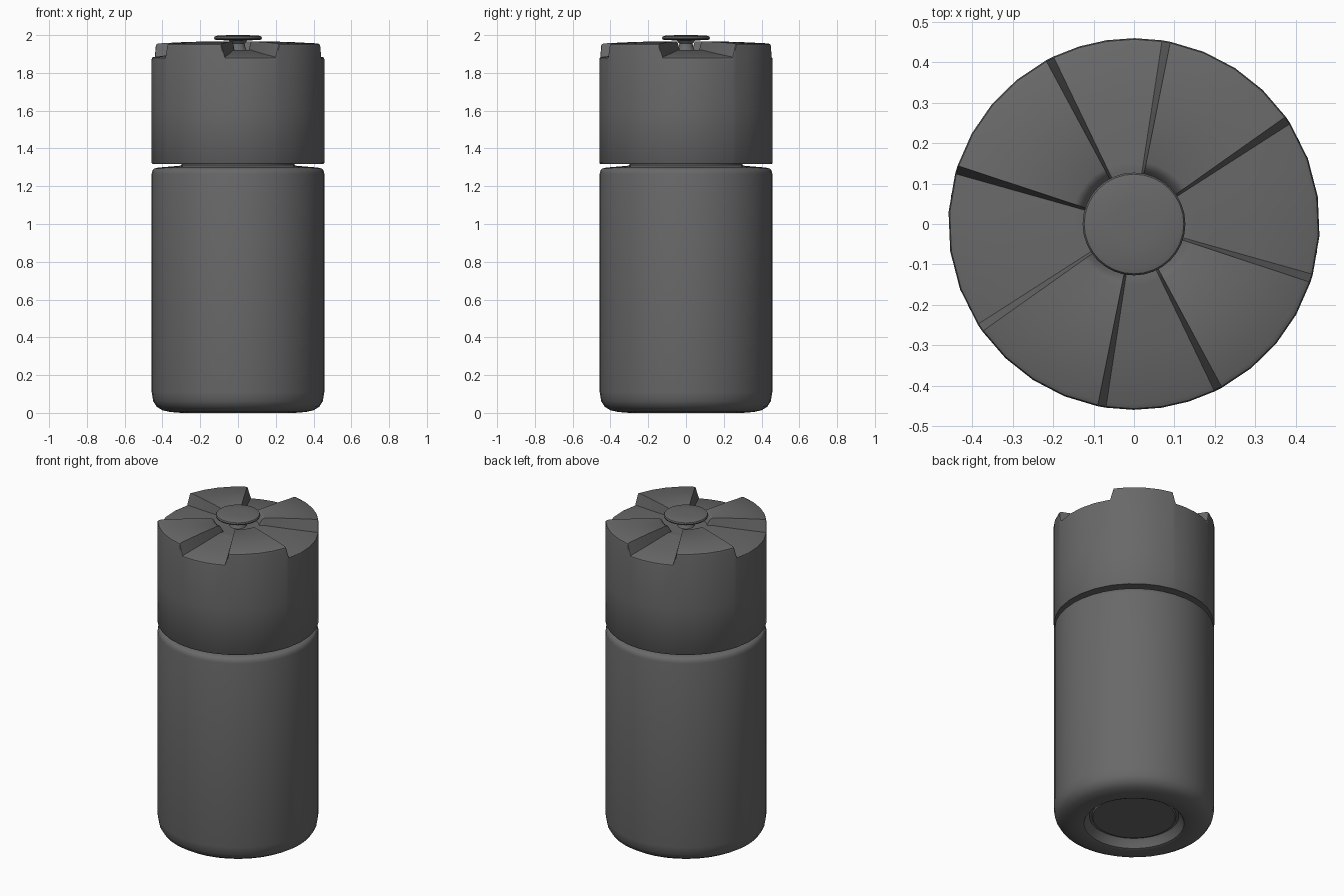
import bpy, bmesh
from math import sin, cos, radians

cube = bpy.data.objects.get("Cube")
if cube:
    bpy.data.objects.remove(cube, do_unlink=True)

grey = bpy.data.materials.new("dark_grey")
grey.use_nodes = True
colour = (0.14, 0.14, 0.14, 1)
grey.diffuse_color = colour
bsdf = grey.node_tree.nodes["Principled BSDF"]
bsdf.inputs["Base Color"].default_value = colour
bsdf.inputs["Roughness"].default_value = 0.6


def revolve(name, columns):
    """Skin a closed turn of (angle in degrees, [(radius, z), ...]) columns."""
    bm = bmesh.new()
    grid = [[bm.verts.new((r * cos(radians(a)), r * sin(radians(a)), z))
             for r, z in profile] for a, profile in columns]
    for i, col in enumerate(grid):
        nxt = grid[(i + 1) % len(grid)]
        for j in range(len(col) - 1):
            bm.faces.new((col[j], nxt[j], nxt[j + 1], col[j + 1]))
    for end in (0, -1):
        bm.faces.new([col[end] for col in grid])
    bmesh.ops.recalc_face_normals(bm, faces=bm.faces)
    mesh = bpy.data.meshes.new(name)
    bm.to_mesh(mesh)
    bm.free()
    mesh.materials.append(grey)
    ob = bpy.data.objects.new(name, mesh)
    bpy.context.collection.objects.link(ob)
    return ob


def lathe(name, profile, sides):
    return revolve(name, [(360 * i / sides, profile) for i in range(sides)])


# Container with a recessed base, rounded shoulders and a short neck
body = lathe("container_body", [
    (0.22, 0.045), (0.235, 0.045), (0.24, 0.055), (0.255, 0.055), (0.265, 0.045),
    (0.285, 0.006), (0.30, 0.0), (0.36, 0.005), (0.40, 0.014), (0.43, 0.032),
    (0.449, 0.062), (0.457, 0.11), (0.457, 1.265), (0.453, 1.283), (0.442, 1.294),
    (0.42, 1.299), (0.31, 1.308), (0.30, 1.312), (0.30, 1.33)], 40)

# Cap: four raised sectors alternating with four lowered ones
LOW = [(0.30, 1.318), (0.454, 1.318), (0.459, 1.324), (0.459, 1.60), (0.459, 1.868),
       (0.456, 1.880), (0.445, 1.885), (0.30, 1.902), (0.15, 1.922),
       (0.135, 1.922), (0.12, 1.920)]
HIGH = [(0.30, 1.318), (0.454, 1.318), (0.459, 1.324), (0.459, 1.60), (0.459, 1.938),
        (0.456, 1.950), (0.445, 1.956), (0.30, 1.963), (0.155, 1.967),
        (0.138, 1.958), (0.12, 1.920)]
BOUNDS = [-17, 34, 80, 117]
STEPS = 4
WALL = 1.3          # half the angle taken by each sloped wall
columns = []
for turn in (0, 180):
    ends = BOUNDS[1:] + [BOUNDS[0] + 180]
    for k, (a0, a1) in enumerate(zip(BOUNDS, ends)):
        profile = HIGH if k % 2 else LOW
        a0, a1 = a0 + WALL, a1 - WALL
        columns += [(turn + a0 + (a1 - a0) * s / STEPS, profile)
                    for s in range(STEPS + 1)]
cap = revolve("cap", columns)

# Button on a flared stem
knob = lathe("top_button", [
    (0.055, 1.91), (0.04, 1.93), (0.035, 1.955), (0.05, 1.972), (0.115, 1.974),
    (0.125, 1.979), (0.127, 1.986), (0.123, 1.993), (0.11, 1.997), (0.05, 2.0)], 32)

# Smooth shading with sharp creases
bpy.ops.object.select_all(action="DESELECT")
for ob in (body, cap, knob):
    ob.select_set(True)
bpy.context.view_layer.objects.active = body
bpy.ops.object.shade_smooth_by_angle(angle=radians(40))
